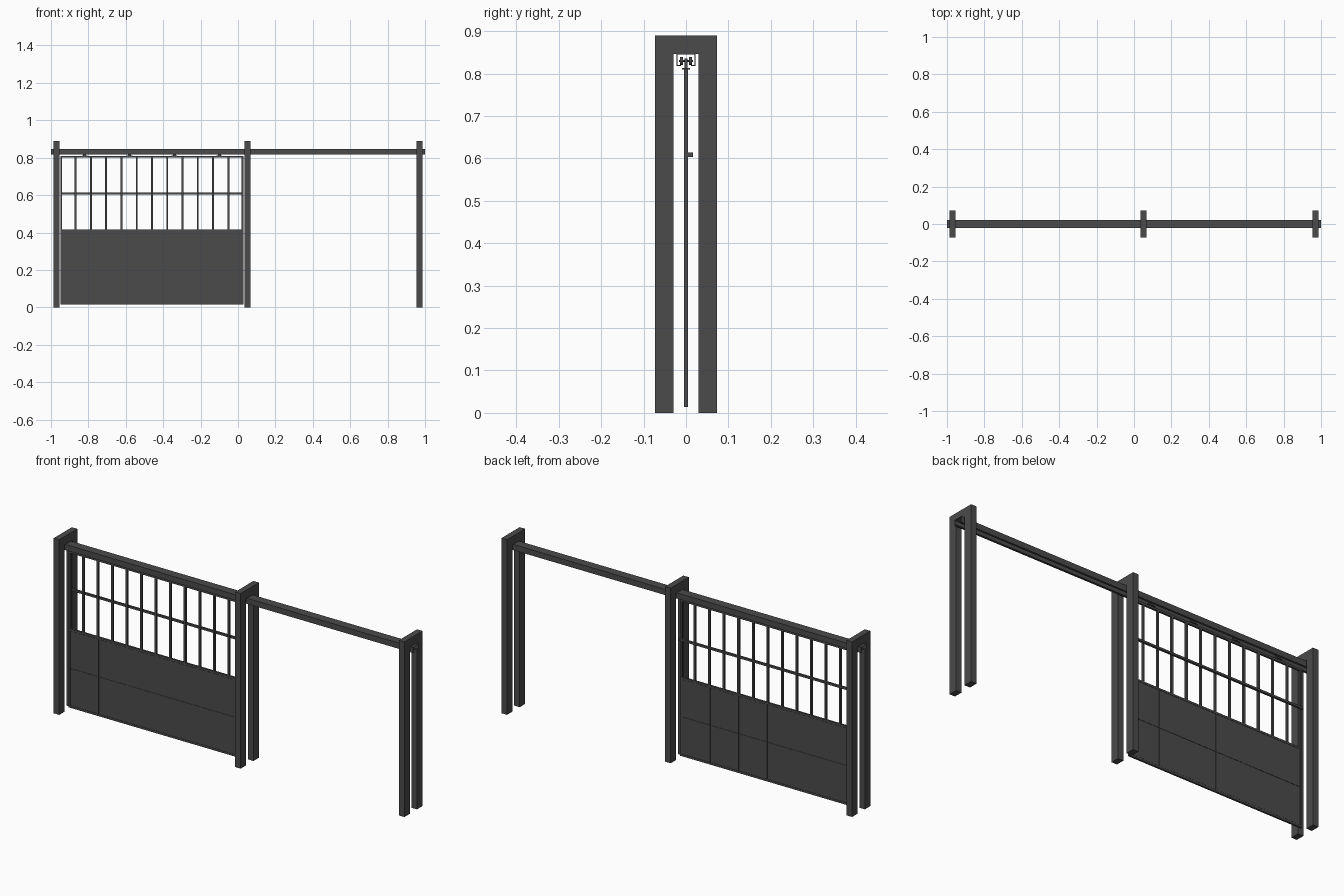
import bpy, bmesh, math

if "Cube" in bpy.data.objects:
    bpy.data.objects.remove(bpy.data.objects["Cube"])

steel = bpy.data.materials.new("dark_steel")
steel.diffuse_color = (0.07, 0.07, 0.07, 1)
steel.use_nodes = True
steel.node_tree.nodes["Principled BSDF"].inputs["Base Color"].default_value = steel.diffuse_color


def finish(name, bm):
    bmesh.ops.recalc_face_normals(bm, faces=bm.faces)
    me = bpy.data.meshes.new(name)
    bm.to_mesh(me)
    bm.free()
    ob = bpy.data.objects.new(name, me)
    me.materials.append(steel)
    bpy.context.collection.objects.link(ob)
    return ob


def box(name, x0, x1, y0, y1, z0, z1):
    bm = bmesh.new()
    bmesh.ops.create_cube(bm, size=1)
    for v in bm.verts:
        v.co = ((x0 + x1) / 2 + v.co.x * (x1 - x0),
                (y0 + y1) / 2 + v.co.y * (y1 - y0),
                (z0 + z1) / 2 + v.co.z * (z1 - z0))
    return finish(name, bm)


def extrude_x(name, half, x0, x1):
    # half: (y, z) outline for y > 0, mirrored to the other side
    prof = half + [(-y, z) for y, z in reversed(half)]
    bm = bmesh.new()
    f = bm.faces.new([bm.verts.new((x0, y, z)) for y, z in prof])
    r = bmesh.ops.extrude_face_region(bm, geom=[f])
    for v in r["geom"]:
        if isinstance(v, bmesh.types.BMVert):
            v.co.x = x1
    return finish(name, bm)


def cyl_y(name, x, y, z, radius, length, sides=16):
    bm = bmesh.new()
    bmesh.ops.create_cone(bm, cap_ends=True, segments=sides,
                          radius1=radius, radius2=radius, depth=length)
    ob = finish(name, bm)
    ob.rotation_euler.x = math.pi / 2
    ob.location = (x, y, z)
    for p in ob.data.polygons:
        p.use_smooth = len(p.vertices) == 4
    return ob


# Portal posts straddling the gate
for x in (-0.97, 0.051, 0.971):
    extrude_x("portal_post", [(0.029, 0.847), (0.029, 0), (0.073, 0), (0.073, 0.89)],
              x - 0.0155, x + 0.0155)

# Overhead track: channel open at the bottom with inner lips
extrude_x("overhead_track",
          [(0.0205, 0.845), (0.0205, 0.820), (0.012, 0.820), (0.012, 0.818),
           (0.0225, 0.818), (0.0225, 0.847)], -1, 1)

# Gate frame
L, R, B, T, M = -0.95, 0.03, 0.014, 0.81, 0.415
t, d = 0.01, 0.005
box("gate_top_rail", L, R, -d, d, T - t, T)
box("gate_middle_rail", L, R, -d, d, M - t, M)
box("gate_bottom_rail", L, R, -d, d, B, B + t)
for x in (L, R - t):
    box("gate_side_stile", x, x + t, -d, d, B + t, T - t)

# Upright bars in the open upper half
for i in range(1, 12):
    x = L + (R - L) * i / 12
    box("gate_bar", x - 0.005, x + 0.005, -d, d, M, T - t)

# Cross bar on the back of the uprights
box("cross_bar", L, R, d, 0.016, 0.604, 0.614)

# Solid lower half: thin core faced by panels with fine seams
box("panel_core", L + t, R - t, -0.003, 0.003, B + t, M - t)
pw, ph, g = (R - L - 2 * t) / 6, (M - B - 2 * t) / 2, 0.0008
for i in range(6):
    for j in range(2):
        x, z = L + t + i * pw, B + t + j * ph
        box("lower_panel", x + g, x + pw - g, -0.0046, 0.0046, z + g, z + ph - g)

# Trolleys carrying the gate in the track
for x in (-0.82, -0.58, -0.34, -0.10):
    box("trolley_foot", x - 0.015, x + 0.015, -0.01, 0.01, T, T + 0.003)
    box("trolley_hanger", x - 0.008, x + 0.008, -0.003, 0.003, T, 0.836)
    cyl_y("trolley_axle", x, 0, 0.83, 0.002, 0.034, 8)
    for s in (-1, 1):
        cyl_y("trolley_wheel", x, s * 0.0105, 0.83, 0.0098, 0.007)
